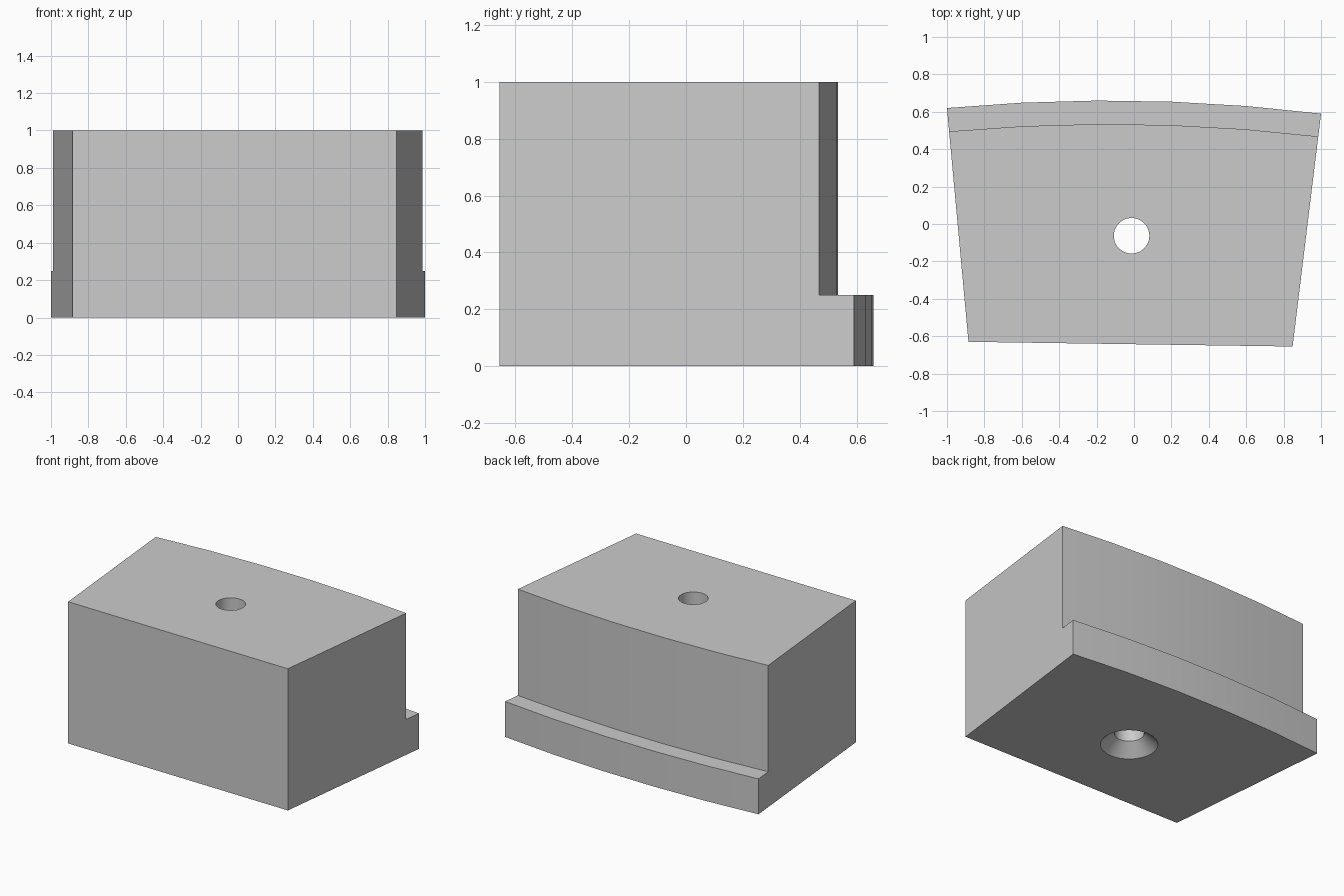
import bpy
import bmesh
import math
from mathutils import Vector

cube = bpy.data.objects.get("Cube")
if cube:
    bpy.data.objects.remove(cube, do_unlink=True)

grey = bpy.data.materials.new("light grey")
grey.use_nodes = True
COLOUR = (0.6, 0.6, 0.6, 1)
grey.diffuse_color = COLOUR
grey.node_tree.nodes["Principled BSDF"].inputs["Base Color"].default_value = COLOUR


def bowed_edge(start, end, bow, segments=5):
    """Shallow arc from start to end, bulging to the left of the path."""
    a, b = Vector(start), Vector(end)
    side = Vector((a.y - b.y, b.x - a.x)).normalized()
    pts = []
    for i in range(segments + 1):
        t = i / segments
        pts.append(a.lerp(b, t) + side * bow * 4 * t * (1 - t))
    return pts


def finish(name, bm):
    bmesh.ops.recalc_face_normals(bm, faces=bm.faces)
    mesh = bpy.data.meshes.new(name)
    bm.to_mesh(mesh)
    bm.free()
    mesh.materials.append(grey)
    obj = bpy.data.objects.new(name, mesh)
    bpy.context.collection.objects.link(obj)
    return obj


def prism(name, outline, z0, z1):
    bm = bmesh.new()
    face = bm.faces.new([bm.verts.new((p[0], p[1], z0)) for p in outline])
    top = bmesh.ops.extrude_face_region(bm, geom=[face])["geom"]
    verts = [v for v in top if isinstance(v, bmesh.types.BMVert)]
    bmesh.ops.translate(bm, verts=verts, vec=(0, 0, z1 - z0))
    return finish(name, bm)


def lathe(name, profile, centre, steps=48):
    bm = bmesh.new()
    rings = []
    for r, z in profile:
        rings.append([bm.verts.new((centre[0] + r * math.cos(2 * math.pi * i / steps),
                                    centre[1] + r * math.sin(2 * math.pi * i / steps), z))
                      for i in range(steps)])
    for low, high in zip(rings, rings[1:]):
        for i in range(steps):
            j = (i + 1) % steps
            bm.faces.new((low[i], low[j], high[j], high[i]))
    bm.faces.new(rings[0])
    bm.faces.new(rings[-1])
    return finish(name, bm)


# Tapered block with a bowed back
outer = bowed_edge((-1, 0.62), (1, 0.59), 0.054)
block = prism("wedge_block", [(-0.885, -0.63), *outer, (0.848, -0.655)], 0, 1)

# Step above the rear flange, run past both sides
inner = bowed_edge((-0.988, 0.495), (0.985, 0.468), 0.052)
ends = [inner[0] * 1.5 - inner[1] * 0.5, inner[-1] * 1.5 - inner[-2] * 0.5]
step = prism("step_cutter", [ends[0], *inner, ends[1], (1.3, 1), (-1.3, 1)], 0.25, 1.2)

# Through hole, countersunk from below
R, SINK, DEPTH = 0.095, 0.183, 0.08
slope = (SINK - R) / DEPTH
hole = lathe("hole_cutter", [(SINK + 0.1 * slope, -0.1), (R, DEPTH), (R, 1.2)],
             (-0.013, -0.063))

for cutter in (step, hole):
    mod = block.modifiers.new(cutter.name, "BOOLEAN")
    mod.operation = "DIFFERENCE"
    mod.solver = "EXACT"
    mod.object = cutter
    cutter.hide_render = True
    cutter.hide_viewport = False

# Apply the cuts and drop the cutters
bpy.context.view_layer.update()
cut = bpy.data.meshes.new_from_object(block.evaluated_get(bpy.context.evaluated_depsgraph_get()))
block.modifiers.clear()
block.data = cut
for cutter in (step, hole):
    bpy.data.objects.remove(cutter, do_unlink=True)

bpy.ops.object.select_all(action="DESELECT")
block.select_set(True)
bpy.context.view_layer.objects.active = block
bpy.ops.object.shade_smooth_by_angle(angle=math.radians(25))
